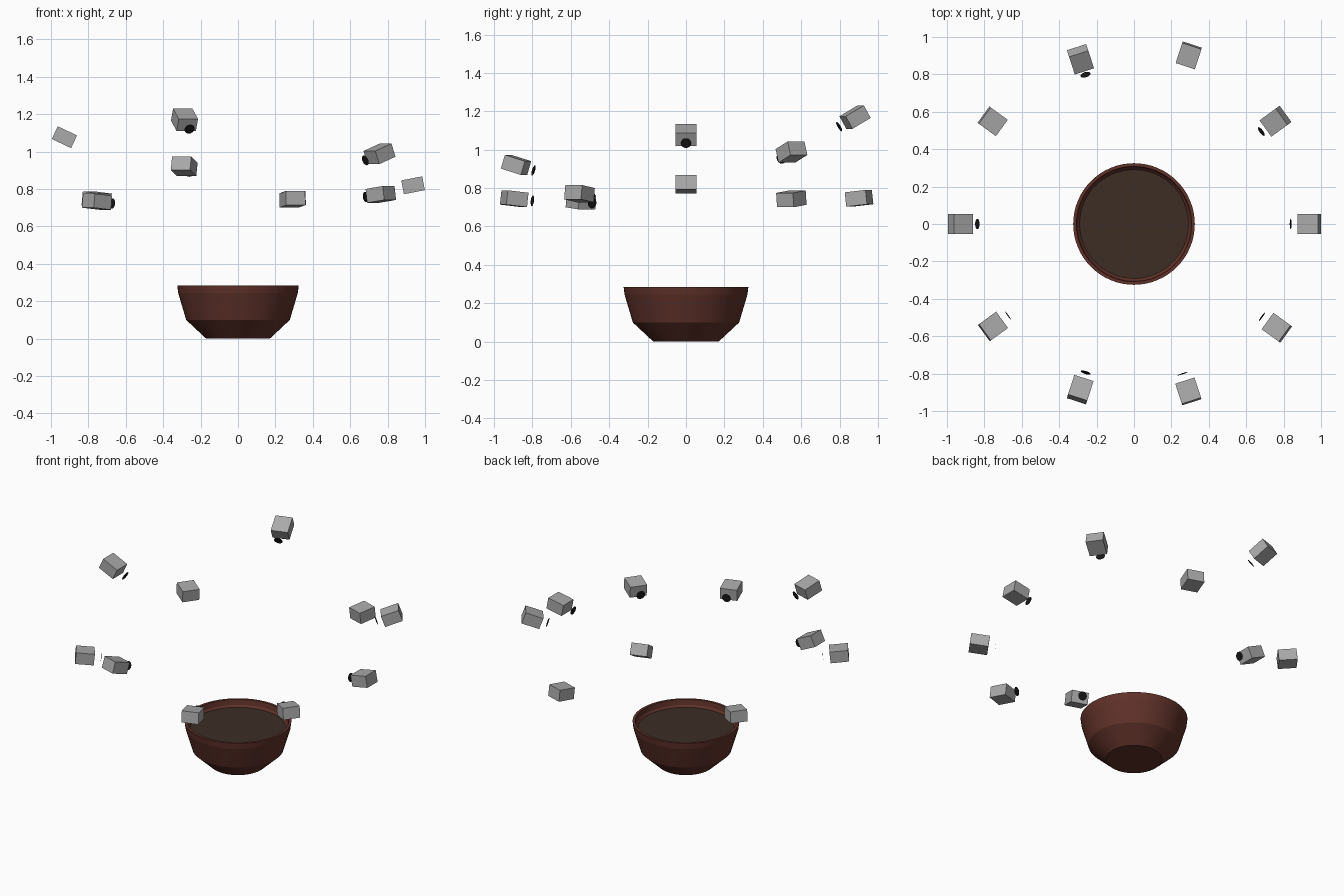
import bpy, bmesh, math
from mathutils import Matrix, Vector

old = bpy.data.objects.get("Cube")
if old:
    bpy.data.objects.remove(old, do_unlink=True)


def material(name, rgb):
    m = bpy.data.materials.new(name)
    m.use_nodes = True
    m.diffuse_color = (*rgb, 1)
    bsdf = next(n for n in m.node_tree.nodes if n.type == 'BSDF_PRINCIPLED')
    bsdf.inputs["Base Color"].default_value = (*rgb, 1)
    return m


clay = material("brown_clay", (0.115, 0.031, 0.022))
earth = material("dark_soil", (0.046, 0.027, 0.018))
grey = material("body_grey", (0.40, 0.40, 0.40))
black = material("lens_black", (0.008, 0.008, 0.008))


def add_object(name, bm, mat, matrix=None):
    mesh = bpy.data.meshes.new(name)
    bm.to_mesh(mesh)
    bm.free()
    mesh.materials.append(mat)
    ob = bpy.data.objects.new(name, mesh)
    if matrix:
        ob.matrix_world = matrix
    bpy.context.collection.objects.link(ob)
    return ob


# Bowl: turned profile from the foot, over the rim, down to the soil
SEGMENTS = 64
profile = [(0, 0), (0.17, 0), (0.277, 0.1), (0.32, 0.245), (0.325, 0.285),
           (0.308, 0.285), (0.302, 0.252), (0.29, 0.238)]
bm = bmesh.new()
verts = [bm.verts.new((r, 0, z)) for r, z in profile]
edges = [bm.edges.new(pair) for pair in zip(verts, verts[1:])]
bmesh.ops.spin(bm, geom=verts + edges, cent=(0, 0, 0), axis=(0, 0, 1),
               angle=math.tau, steps=SEGMENTS, use_merge=True)
bmesh.ops.remove_doubles(bm, verts=bm.verts, dist=0.0001)
bmesh.ops.recalc_face_normals(bm, faces=bm.faces)
if min(bm.faces, key=lambda f: f.calc_center_median().z).normal.z > 0:
    bmesh.ops.reverse_faces(bm, faces=bm.faces)
bowl = add_object("bowl", bm, clay)
bpy.ops.object.select_all(action='DESELECT')
bowl.select_set(True)
bpy.context.view_layer.objects.active = bowl
bpy.ops.object.shade_smooth_by_angle(angle=math.radians(8))

# Soil filling the bowl
bm = bmesh.new()
bmesh.ops.create_circle(bm, cap_ends=True, segments=SEGMENTS, radius=0.291)
add_object("soil", bm, earth, Matrix.Translation((0, 0, 0.24)))

# Ring of boxes aimed at one point above the bowl: radius, height, has a lens
TARGET = Vector((0, 0, 0.64))
ring = [(0.936, 0.82, True), (0.935, 0.988, True), (0.948, 0.747, False),
        (0.926, 1.17, True), (0.934, 0.744, False), (0.928, 1.077, True),
        (0.932, 0.732, True), (0.931, 0.921, True), (0.941, 0.745, True),
        (0.944, 0.771, True)]

for i, (radius, height, has_lens) in enumerate(ring):
    turn = math.tau * i / len(ring)
    place = Vector((radius * math.cos(turn), radius * math.sin(turn), height))
    aim = (TARGET - place).normalized()
    side = Vector((0, 0, 1)).cross(aim).normalized()
    frame = Matrix((aim, side, aim.cross(side))).transposed().to_4x4()
    frame.translation = place

    bm = bmesh.new()
    bmesh.ops.create_cube(bm, size=1, matrix=Matrix.Diagonal((0.114, 0.108, 0.075, 1)))
    add_object(f"camera_body_{i + 1}", bm, grey, frame)

    # Flat round lens floating ahead of the body
    if has_lens:
        bm = bmesh.new()
        bmesh.ops.create_circle(bm, cap_ends=True, segments=16, radius=0.028,
                                matrix=Matrix.Rotation(math.pi / 2, 4, 'Y'))
        add_object(f"camera_lens_{i + 1}", bm, black,
                   frame @ Matrix.Translation((0.1, 0, 0)))
